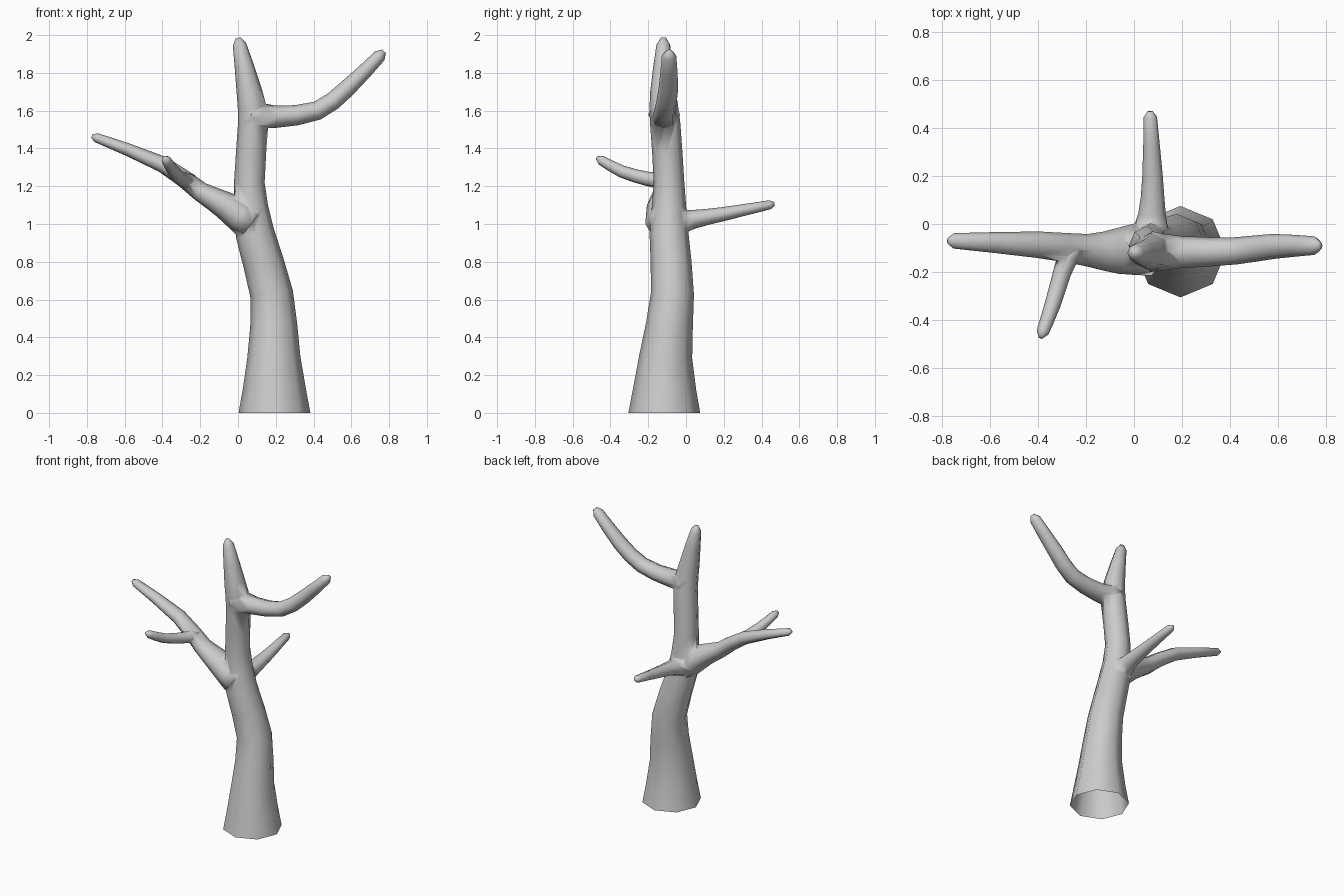
import bpy, bmesh, math
from mathutils import Vector

old = bpy.data.objects.get("Cube")
if old:
    bpy.data.objects.remove(old, do_unlink=True)

bark = bpy.data.materials.new("pale_grey_bark")
bark.use_nodes = True
bark.diffuse_color = (0.6, 0.6, 0.6, 1)
bark.node_tree.nodes["Principled BSDF"].inputs["Base Color"].default_value = bark.diffuse_color

SIDES = 8
UP = Vector((0, 0, 1))
BACK = Vector((0, 1, 0))


def halfway(rings):
    """Insert a smooth in-between ring between each pair of rings."""
    result = []
    last = len(rings) - 1
    for i in range(last):
        before, after = rings[max(i - 1, 0)], rings[min(i + 2, last)]
        a, b = rings[i], rings[i + 1]
        result += [a, (9 * (a + b) - before - after) / 16]
    return result + [rings[last]]


def limb(name, path, reference, width=1.0):
    """Loft rings (x, y, z, radius) into a closed limb with a blunt point."""
    rings = halfway([Vector(p) for p in path])
    end = rings[-1].xyz
    heading = (end - rings[-2].xyz).normalized()
    radius = rings[-1].w
    rings.append(Vector((*(end + heading * radius), radius * 0.4)))

    bm = bmesh.new()
    loops = []
    for i, ring in enumerate(rings):
        tangent = (rings[min(i + 1, len(rings) - 1)] - rings[max(i - 1, 0)]).xyz.normalized()
        if ring.z == 0:
            tangent = UP
        side = reference.cross(tangent).normalized()
        over = tangent.cross(side)
        loop = []
        for k in range(SIDES):
            angle = math.tau * k / SIDES
            offset = side * width * math.cos(angle) + over * math.sin(angle)
            loop.append(bm.verts.new(ring.xyz + offset * ring.w))
        loops.append(loop)
    for lower, upper in zip(loops, loops[1:]):
        for k in range(SIDES):
            n = (k + 1) % SIDES
            bm.faces.new((lower[k], lower[n], upper[n], upper[k]))
    bm.faces.new(loops[0])
    bm.faces.new(loops[-1])
    bmesh.ops.recalc_face_normals(bm, faces=bm.faces)
    mesh = bpy.data.meshes.new(name)
    bm.to_mesh(mesh)
    bm.free()
    mesh.materials.append(bark)
    obj = bpy.data.objects.new(name, mesh)
    bpy.context.collection.objects.link(obj)
    return obj


def weld(parent, branch):
    """Join a branch to its parent as one skin."""
    bpy.context.view_layer.objects.active = parent
    join = parent.modifiers.new("join", "BOOLEAN")
    join.operation = "UNION"
    join.solver = "EXACT"
    join.object = branch
    bpy.ops.object.modifier_apply(modifier=join.name)
    bpy.data.objects.remove(branch, do_unlink=True)


# Trunk with a flared foot and a pointed top
tree = limb("tree_trunk", [
    (.193, -.115, 0, .19), (.19, -.107, .3, .14), (.178, -.072, .63, .114),
    (.09, -.09, .95, .103), (.06, -.09, 1.22, .081), (.08, -.11, 1.53, .08),
    (.06, -.122, 1.7, .068), (.008, -.12, 1.95, .036)], BACK)

# Branches, each with a thick root buried in its parent
weld(tree, limb("upper_left_branch", [
    (.07, -.115, 1.58, .075), (.2, -.117, 1.568, .059), (.42, -.112, 1.6, .05),
    (.58, -.093, 1.72, .046), (.75, -.09, 1.89, .034)], UP, 1.13))

weld(tree, limb("right_branch", [
    (.06, -.1, 1, .09), (-.07, -.112, 1.1, .074), (-.2, -.108, 1.172, .052),
    (-.4, -.086, 1.316, .043), (-.75, -.07, 1.457, .025)], UP, 1.28))

weld(tree, limb("front_twig", [
    (-.26, -.1, 1.225, .048), (-.298, -.2, 1.238, .038),
    (-.34, -.34, 1.278, .033), (-.38, -.45, 1.338, .026)], UP))

weld(tree, limb("back_twig", [
    (.065, -.08, 1, .078), (.075, .04, 1.025, .05), (.077, .2, 1.053, .037),
    (.068, .445, 1.102, .024)], UP, 1.15))

# Open the foot and shade smooth
bm = bmesh.new()
bm.from_mesh(tree.data)
foot = [f for f in bm.faces if all(v.co.z < 0.001 for v in f.verts)]
bmesh.ops.delete(bm, geom=foot, context="FACES")
for face in bm.faces:
    face.smooth = True
bm.to_mesh(tree.data)
bm.free()
